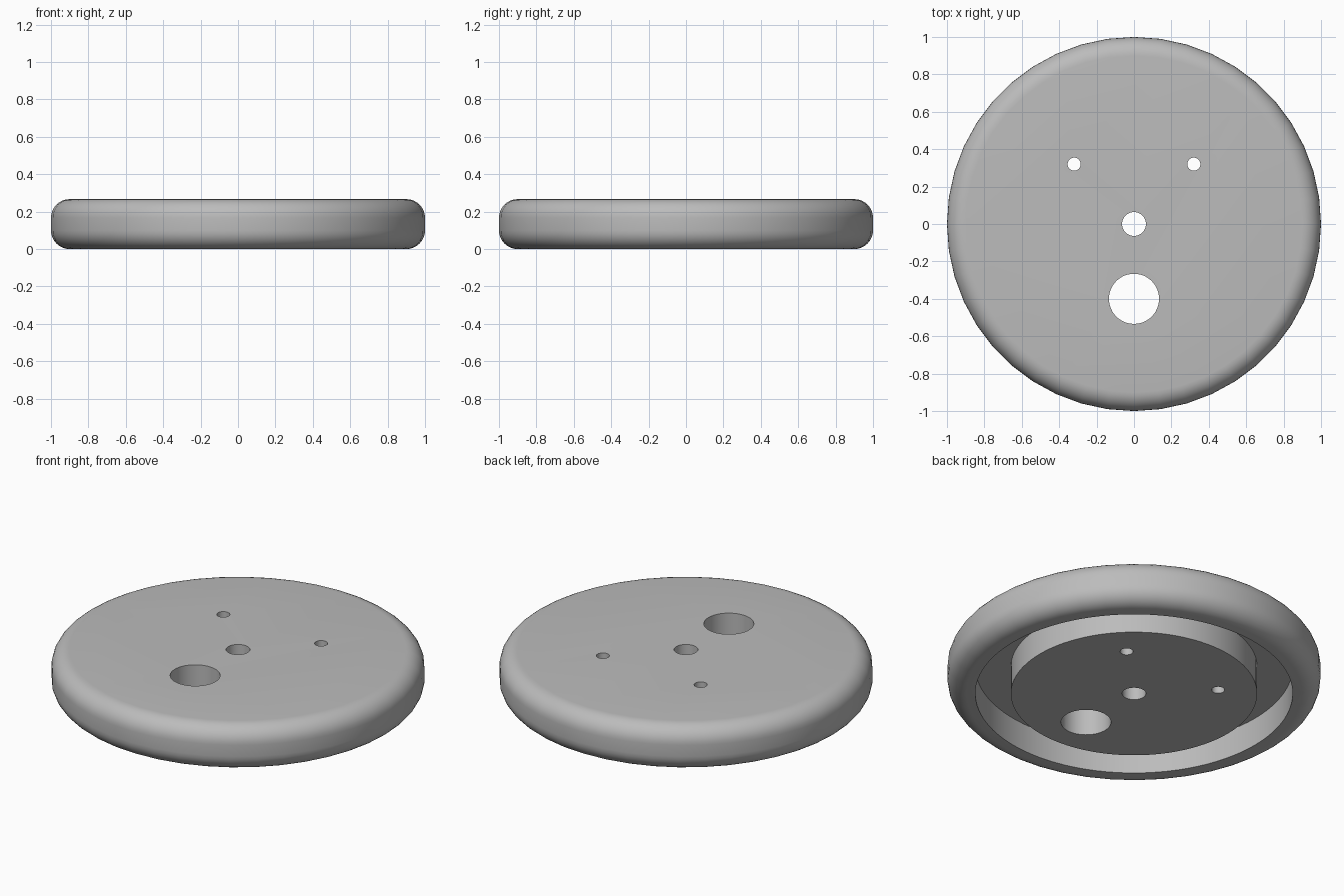
import bpy, bmesh, math

if "Cube" in bpy.data.objects:
    bpy.data.objects.remove(bpy.data.objects["Cube"])

H = 0.267        # height
R = 1.0          # outer radius
F = 0.1          # edge rounding

grey = bpy.data.materials.new("grey")
grey.diffuse_color = (0.5, 0.5, 0.5, 1)
grey.use_nodes = True
grey.node_tree.nodes["Principled BSDF"].inputs["Base Color"].default_value = grey.diffuse_color


def lathe(name, profile, segs, closed=False):
    """Spin a list of (radius, z) points around z; caps the ends or closes the loop."""
    bm = bmesh.new()
    rings = []
    for r, z in profile:
        rings.append([bm.verts.new((r * math.cos(2 * math.pi * i / segs),
                                    r * math.sin(2 * math.pi * i / segs), z))
                      for i in range(segs)])
    pairs = list(zip(rings, rings[1:]))
    if closed:
        pairs.append((rings[-1], rings[0]))
    else:
        bm.faces.new(rings[0][::-1])
        bm.faces.new(rings[-1])
    for a, b in pairs:
        for i in range(segs):
            j = (i + 1) % segs
            bm.faces.new((a[i], a[j], b[j], b[i]))
    bmesh.ops.recalc_face_normals(bm, faces=bm.faces)
    mesh = bpy.data.meshes.new(name)
    bm.to_mesh(mesh)
    bm.free()
    obj = bpy.data.objects.new(name, mesh)
    bpy.context.collection.objects.link(obj)
    obj.data.materials.append(grey)
    return obj


# Round disc with filleted top and bottom edges
N = 8
arc = [math.pi / 2 * i / N for i in range(N + 1)]
profile = [(R - F + F * math.sin(a), F - F * math.cos(a)) for a in arc]
profile += [(R - F + F * math.cos(a), H - F + F * math.sin(a)) for a in arc]
disc = lathe("round_disc", profile, 44)

# Ring groove in the underside, leaving a central boss
cutters = [lathe("groove_cutter",
                 [(0.66, -0.1), (0.85, -0.1), (0.85, 0.165), (0.66, 0.165)], 96, True)]

# Through holes: x, y, radius
for x, y, r in [(0, 0, 0.064), (0, -0.4, 0.134), (-0.32, 0.32, 0.035), (0.32, 0.32, 0.035)]:
    c = lathe("hole_cutter", [(r, -0.2), (r, 0.5)], 48)
    c.location = (x, y, 0)
    cutters.append(c)

bpy.context.view_layer.objects.active = disc
disc.select_set(True)
for c in cutters:
    mod = disc.modifiers.new("cut", 'BOOLEAN')
    mod.operation = 'DIFFERENCE'
    mod.solver = 'EXACT'
    mod.object = c
    bpy.ops.object.modifier_apply(modifier=mod.name)
for c in cutters:
    bpy.data.objects.remove(c, do_unlink=True)

bpy.ops.object.shade_smooth_by_angle(angle=math.radians(30))
